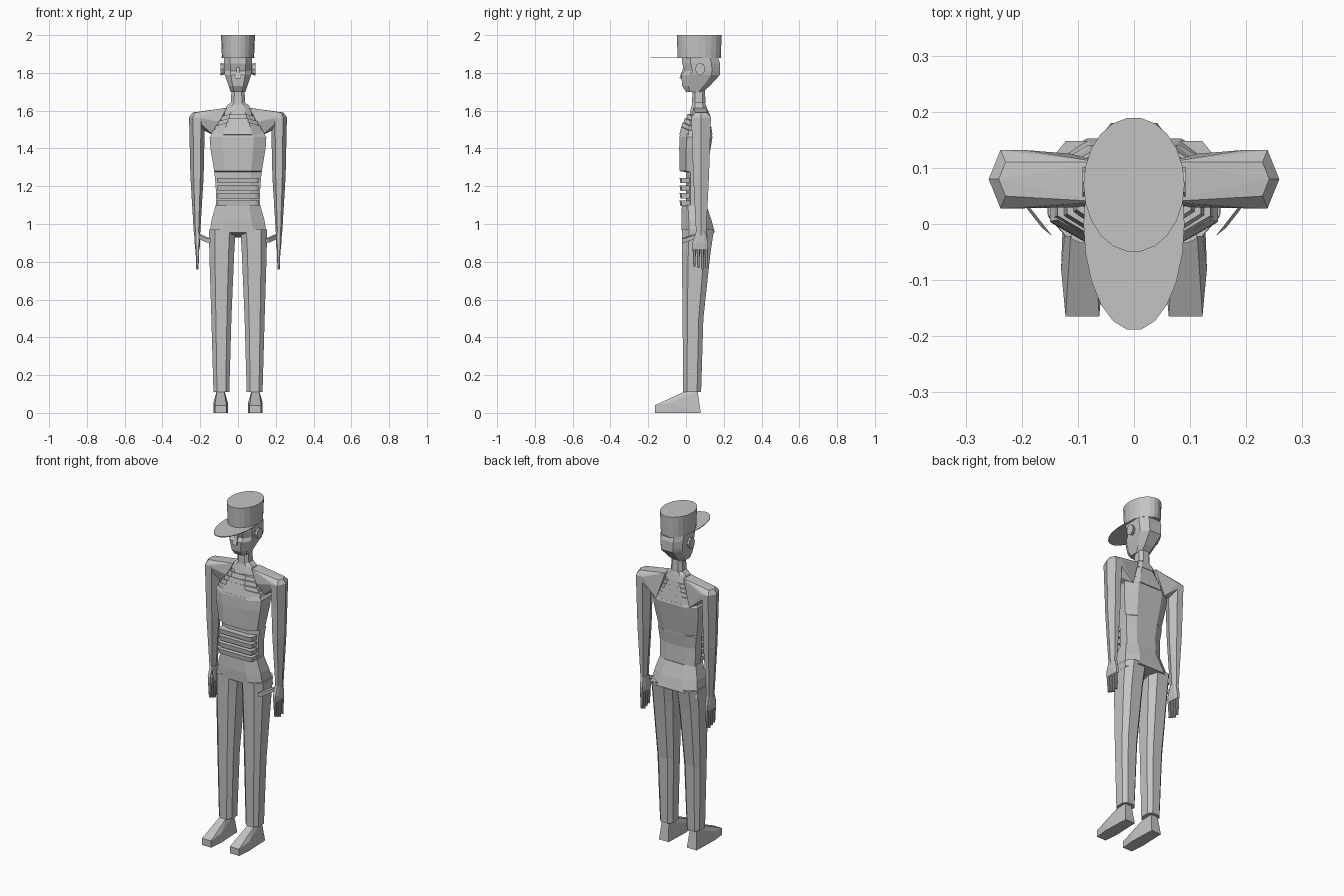
import bpy, bmesh, math
from mathutils import Vector

cube = bpy.data.objects.get("Cube")
if cube:
    bpy.data.objects.remove(cube)

grey = bpy.data.materials.new("plain grey")
grey.use_nodes = True
shade = .55
grey.diffuse_color = (shade, shade, shade, 1)
grey.node_tree.nodes["Principled BSDF"].inputs["Base Color"].default_value = grey.diffuse_color


def finish(bm, name, mirror):
    bmesh.ops.recalc_face_normals(bm, faces=bm.faces)
    mesh = bpy.data.meshes.new(name)
    bm.to_mesh(mesh)
    bm.free()
    mesh.materials.append(grey)
    obj = bpy.data.objects.new(name, mesh)
    bpy.context.collection.objects.link(obj)
    if mirror:
        obj.modifiers.new("Mirror", "MIRROR")


def section(z, half, front, back, middle=0, corner=.55, drop=0):
    """Chamfered box outline; drop lowers the points towards the sides."""
    centre, depth = (front + back) / 2, (back - front) / 2
    points = []
    for turn in range(4):
        angle = turn * math.pi / 2
        for side in (-corner, corner):
            x = math.cos(angle) - side * math.sin(angle)
            y = math.sin(angle) + side * math.cos(angle)
            points.append(Vector((middle + x * half, centre + y * depth, z - drop * abs(x) * half)))
    return points


def ellipse(z, width, length, centre, sides=22, middle=0):
    angles = [math.tau * i / sides for i in range(sides)]
    return [Vector((middle + width * math.cos(a), centre + length * math.sin(a), z)) for a in angles]


def loft(name, rings, mirror=False):
    bm = bmesh.new()
    loops = [[bm.verts.new(point) for point in ring] for ring in rings]
    for low, high in zip(loops, loops[1:]):
        for i in range(len(low)):
            bm.faces.new((low[i - 1], low[i], high[i], high[i - 1]))
    bm.faces.new(loops[0])
    bm.faces.new(loops[-1])
    finish(bm, name, mirror)


def hull(name, points, mirror=False):
    bm = bmesh.new()
    for point in points:
        bm.verts.new(point)
    bmesh.ops.convex_hull(bm, input=bm.verts)
    loose = [vert for vert in bm.verts if not vert.link_faces]
    bmesh.ops.delete(bm, geom=loose, context="VERTS")
    finish(bm, name, mirror)


def mix(start, end, amount):
    return start + (end - start) * amount


# Hat
hat_base, hat_top = 1.88, 2
loft("hat_crown", [ellipse(hat_base, width=.085, length=.115, centre=.07),
                   ellipse(hat_top, width=.09, length=.12, centre=.07)])
loft("hat_brim", [ellipse(hat_base + lift, width=.09, length=.19, centre=0) for lift in (-.002, .002)])

# Head with a recessed eye line
loft("head", [
    section(1.7, half=.04, front=0, back=.09),
    section(1.73, half=.05, front=-.02, back=.125),
    section(1.79, half=.07, front=-.025, back=.18),
    section(1.81, half=.073, front=-.008, back=.18),
    section(1.85, half=.075, front=-.02, back=.18),
    section(hat_base, half=.075, front=-.02, back=.17),
])
loft("neck", [section(1.58, half=.04, front=.03, back=.105),
              section(1.73, half=.034, front=.035, back=.1)])

# Nose and ears
nose_base = [(x, y, 1.77) for x in (-.014, .014) for y in (-.035, 0)]
hull("nose", nose_base + [(x, -.01, 1.84) for x in (-.005, .005)])
ear_points = []
for x, radius in ((.065, .02), (.092, .027)):
    for point in ellipse(0, radius, radius * 1.25, centre=0, sides=8):
        ear_points.append((x, .075 + point.x, 1.82 + point.y))
hull("ear", ear_points, mirror=True)

# Torso, set back below the chest so the belly bands stand proud
loft("torso", [
    section(1.08, half=.116, front=0, back=.105),
    section(1.2, half=.118, front=0, back=.1),
    section(1.275, half=.125, front=0, back=.11),
    section(1.28, half=.126, front=-.033, back=.11),
    section(1.4, half=.146, front=-.036, back=.13),
    section(1.46, half=.15, front=-.034, back=.14),
    section(1.48, half=.135, front=-.03, back=.135),
])
for i in range(4):
    z = mix(1.11, 1.23, i / 3)
    loft(f"belly_band_{i + 1}", [
        section(z - .014, half=.108, front=-.03, back=.07, corner=.85),
        section(z + .014, half=.112, front=-.034, back=.07, corner=.85),
    ])

# Overlapping slats on the upper chest and back, sloping down at the sides
slat_count = 5
for i in range(slat_count):
    rise = i / (slat_count - 1)
    z = mix(1.535, 1.615, rise)
    half = mix(.148, .08, rise)
    front = mix(-.035, .016, rise ** 1.5)
    back = mix(.14, .116, rise)
    loft(f"chest_slat_{i + 1}", [
        section(z - .032, half, front, back, corner=.5, drop=.4),
        section(z, half - .012, front + .01, back - .006, corner=.5, drop=.3),
    ])
loft("collar", [section(1.59, half=.072, front=.02, back=.115),
                section(1.625, half=.06, front=.03, back=.107),
                section(1.645, half=.036, front=.035, back=.1)])

# Pelvis, its lower edge raised at the crotch
loft("pelvis", [section(.99, half=.154, front=-.022, back=.152, drop=.4),
                section(1.02, half=.14, front=-.025, back=.135, corner=.5),
                section(1.1, half=.118, front=-.022, back=.108, corner=.5)])

# Legs and shoes
loft("leg", [
    section(.11, half=.042, front=-.015, back=.08, middle=.088),
    section(.5, half=.053, front=-.018, back=.092, middle=.088),
    section(.85, half=.066, front=-.022, back=.13, middle=.086),
    section(.97, half=.07, front=-.022, back=.148, middle=.083),
], mirror=True)
shoe_points = []
for side in (-1, 1):
    for width, y, bottom, top in ((.03, -.165, 0, .04), (.038, -.08, 0, .055), (.032, .078, 0, 0),
                                  (.02, -.01, 0, .112), (.022, .062, 0, .112)):
        shoe_points += [(.092 + side * width, y, z) for z in (bottom, top)]
hull("shoe", shoe_points, mirror=True)


# Arms and shoulders share a six-sided outline
def arm_ring(z, width, length):
    return ellipse(z, width, length, centre=.08, sides=6, middle=.217)


arm_top = arm_ring(1.565, width=.042, length=.06)
loft("arm", [arm_ring(.94, width=.016, length=.03), arm_ring(1.25, width=.035, length=.048), arm_top],
     mirror=True)
shoulder_root = [(.06, .04, 1.615), (.06, .11, 1.615), (.1, .03, 1.54),
                 (.11, .125, 1.46), (.14, .05, 1.48), (.19, .08, 1.5)]
hull("shoulder", arm_top + arm_ring(1.59, width=.024, length=.035) + shoulder_root, mirror=True)

# Hands
hand_middle = .215
loft("palm", [section(.865, half=.011, front=.032, back=.118, middle=hand_middle),
              section(.9, half=.015, front=.034, back=.116, middle=hand_middle),
              section(.955, half=.015, front=.052, back=.106, middle=hand_middle)], mirror=True)
for i, name in enumerate(("index", "middle", "ring", "little")):
    y = mix(.044, .107, i / 3)
    tip = .76 + .008 * abs(i - 2)
    loft(f"{name}_finger", [section(tip, half=.006, front=y - .005, back=y + .006, middle=hand_middle),
                            section(.87, half=.01, front=y - .009, back=y + .009, middle=hand_middle)],
         mirror=True)
thumb_points = []
for base in (Vector((.205, .05, .935)), Vector((.155, -.014, .912))):
    for side in (-1, 1):
        thumb_points += [base + Vector((side * .009, side * .007, lift)) for lift in (-.011, .011)]
hull("thumb", thumb_points, mirror=True)
